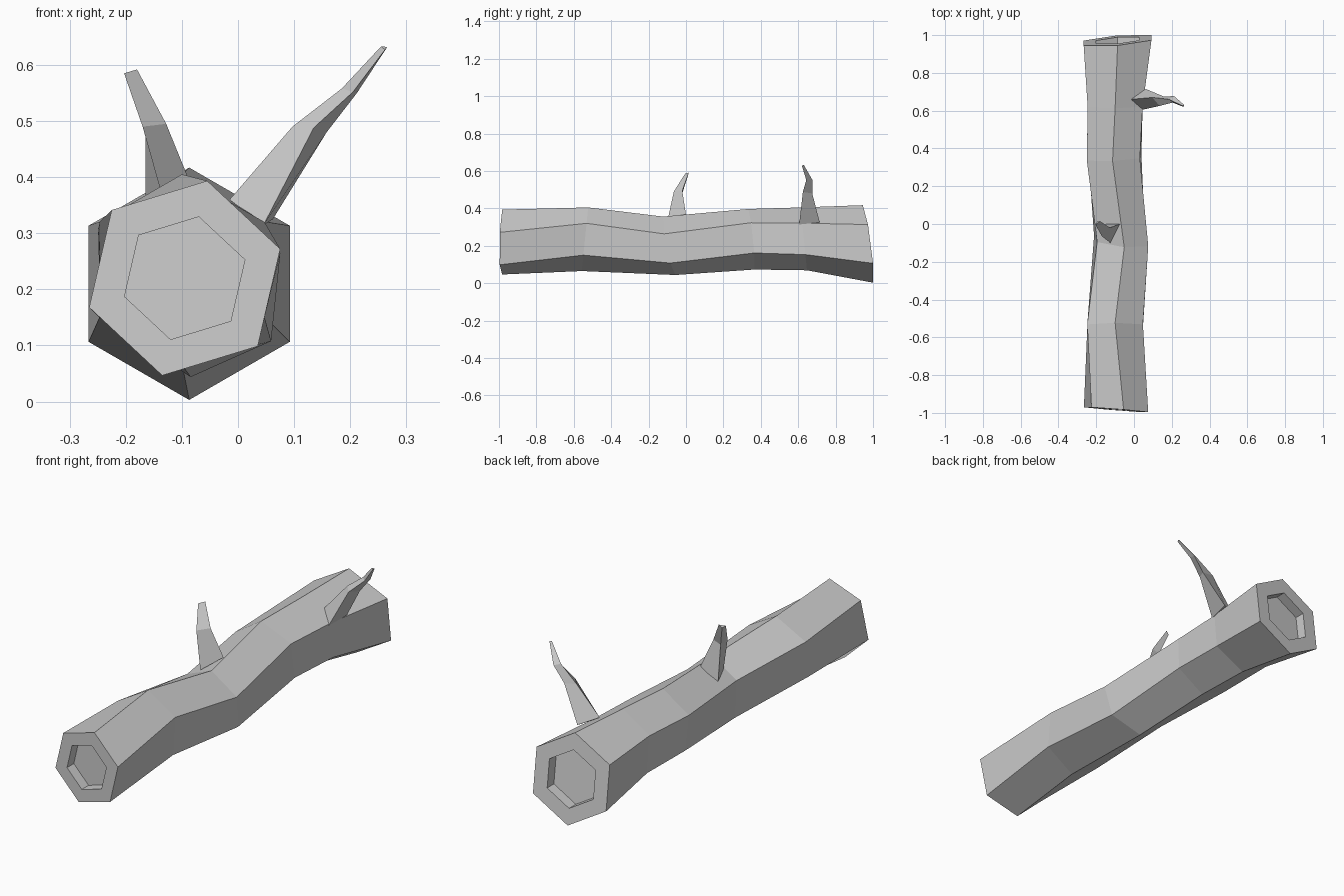
import bpy, bmesh
from math import cos, sin, radians
from mathutils import Vector

cube = bpy.data.objects.get("Cube")
if cube:
    bpy.data.objects.remove(cube, do_unlink=True)

wood = bpy.data.materials.new("grey wood")
wood.use_nodes = True
GREY = (0.6, 0.6, 0.6, 1)
wood.diffuse_color = GREY
wood.node_tree.nodes["Principled BSDF"].inputs["Base Color"].default_value = GREY


def finish(bm, name):
    bmesh.ops.recalc_face_normals(bm, faces=bm.faces)
    mesh = bpy.data.meshes.new(name)
    bm.to_mesh(mesh)
    bm.free()
    mesh.materials.append(wood)
    obj = bpy.data.objects.new(name, mesh)
    bpy.context.collection.objects.link(obj)
    return obj


def loft(bm, rings):
    """Bridge rings of points with quads and return the two end caps."""
    rows = [[bm.verts.new(p) for p in ring] for ring in rings]
    n = len(rows[0])
    for a, b in zip(rows, rows[1:]):
        for i in range(n):
            j = (i + 1) % n
            bm.faces.new((a[i], a[j], b[j], b[i]))
    return bm.faces.new(rows[0]), bm.faces.new(rows[-1])


def hexagon(x, y, z, radius, turn, lean_x=0, lean_z=0):
    """Six points around the trunk; the leans tilt the ring along y."""
    points = []
    for i in range(6):
        a = radians(turn + 60 * i)
        dx, dz = radius * cos(a), radius * sin(a)
        points.append(Vector((x + dx, y + lean_x * dx + lean_z * dz, z + dz)))
    return points


# Crooked six-sided trunk
trunk = bmesh.new()
caps = loft(trunk, [
    hexagon(-0.095, -0.983, 0.22, 0.178, 17, -0.08, 0.02),
    hexagon(-0.10, -0.54, 0.235, 0.17, 30, 0, 0.1),
    hexagon(-0.068, -0.09, 0.20, 0.157, 24, -0.1, -0.2),
    hexagon(-0.105, 0.35, 0.235, 0.162, 33, 0.05, -0.1),
    hexagon(-0.10, 0.63, 0.237, 0.168, 30, 0, -0.1),
    hexagon(-0.087, 0.972, 0.21, 0.207, 30, 0.08, -0.13),
])

# Shallow hollow sunk into each end
trunk.normal_update()
for cap, inward in zip(caps, (1, -1)):
    centre = cap.calc_center_median()
    for depth, scale in ((0, 0.63), (0.05, 1)):
        base = list(cap.verts)
        inner = [trunk.verts.new(centre + (v.co - centre) * scale) for v in base]
        for v in inner:
            v.co.y += inward * depth
        trunk.faces.remove(cap)
        for i in range(6):
            j = (i + 1) % 6
            trunk.faces.new((base[i], base[j], inner[j], inner[i]))
        cap = trunk.faces.new(inner)
        centre = cap.calc_center_median()
finish(trunk, "trunk")

# Three-sided twigs, listed ring by ring from root to tip
short_twig = bmesh.new()
loft(short_twig, [
    [(-0.075, 0, 0.365), (-0.125, -0.1, 0.33), (-0.165, 0, 0.30)],
    [(-0.128, -0.02, 0.495), (-0.17, -0.065, 0.49), (-0.165, -0.02, 0.48)],
    [(-0.18, 0.015, 0.592), (-0.203, -0.005, 0.585), (-0.195, 0.012, 0.58)],
])
finish(short_twig, "short_twig")

long_twig = bmesh.new()
loft(long_twig, [
    [(-0.015, 0.66, 0.36), (0.045, 0.605, 0.314), (0.062, 0.715, 0.325)],
    [(0.097, 0.67, 0.49), (0.135, 0.625, 0.488), (0.158, 0.675, 0.48)],
    [(0.185, 0.66, 0.558), (0.205, 0.643, 0.552), (0.212, 0.677, 0.55)],
    [(0.255, 0.627, 0.633), (0.262, 0.62, 0.627), (0.266, 0.63, 0.632)],
])
finish(long_twig, "long_twig")
